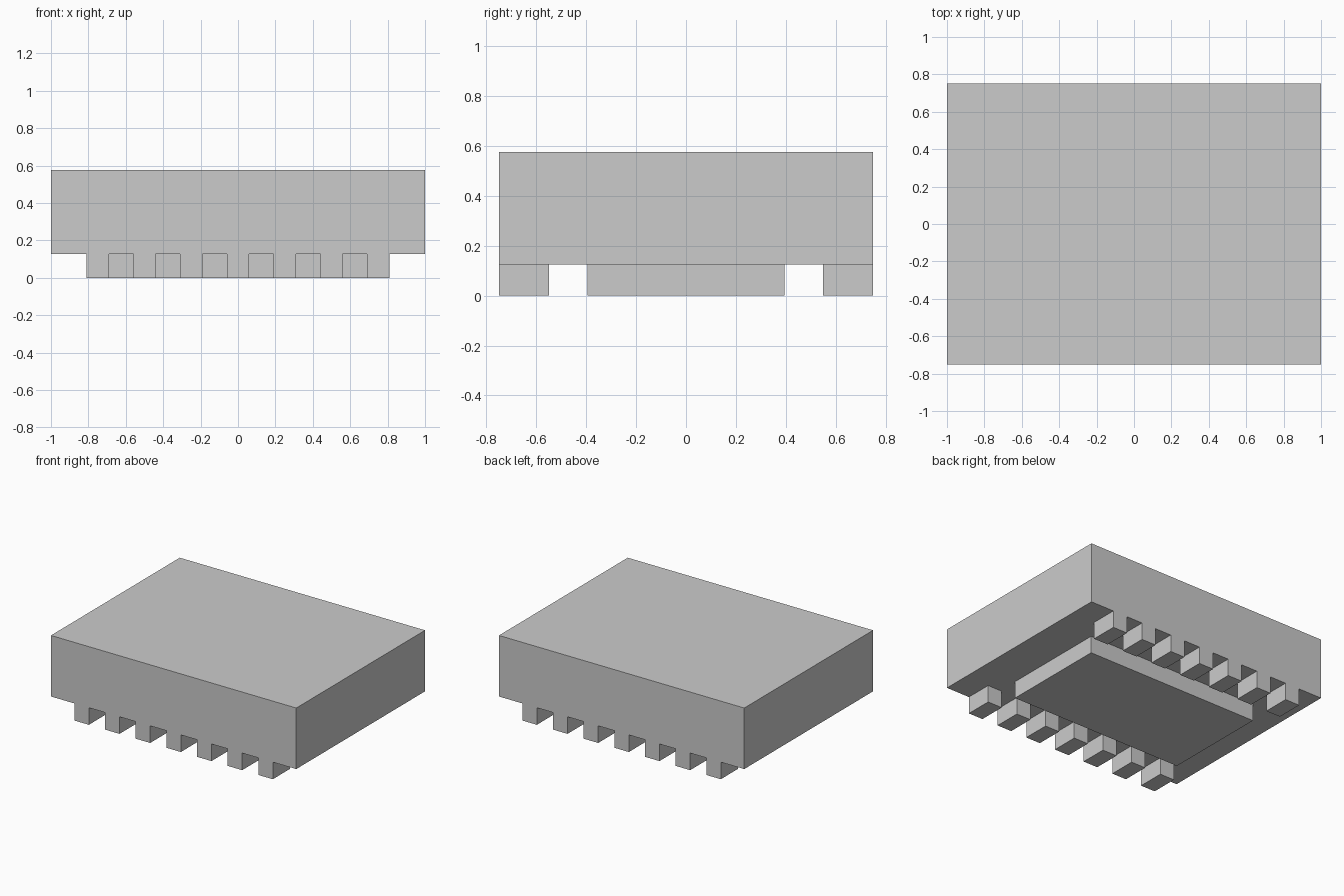
import bpy

if "Cube" in bpy.data.objects:
    bpy.data.objects.remove(bpy.data.objects["Cube"])


def box(name, x, y, z):
    """Axis-aligned box from (min, max) pairs."""
    bpy.ops.mesh.primitive_cube_add(size=1)
    ob = bpy.context.object
    ob.name = name
    ob.location = [(a + b) / 2 for a, b in (x, y, z)]
    ob.scale = [b - a for a, b in (x, y, z)]
    bpy.ops.object.transform_apply(location=True, rotation=False, scale=True)
    return ob


PAD_H, TOP = 0.126, 0.576

# Main package body
box("body", (-1, 1), (-0.75, 0.75), (PAD_H, TOP))

# Central pad underneath
box("center_pad", (-0.705, 0.705), (-0.395, 0.395), (0, PAD_H))

# First contact pad, repeated along x and mirrored to the back edge
pads = box("contact_pads", (-0.809, -0.691), (-0.75, -0.55), (0, PAD_H))
row = pads.modifiers.new("row", 'ARRAY')
row.count = 7
row.use_relative_offset = False
row.use_constant_offset = True
row.constant_offset_displace = (0.25, 0, 0)
mir = pads.modifiers.new("both_sides", 'MIRROR')
mir.use_axis = (False, True, False)
